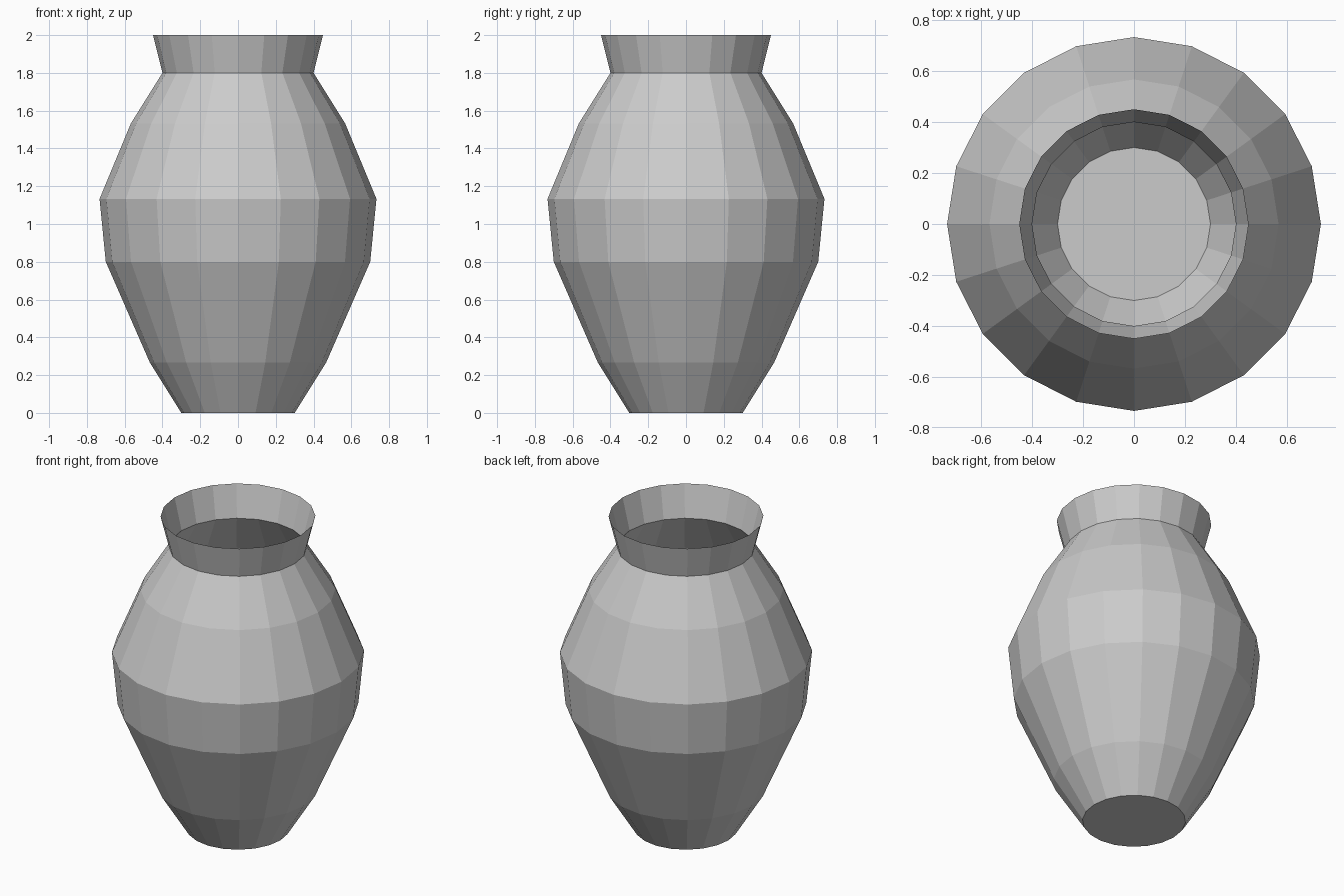
import bpy, bmesh
from math import cos, sin, tau

if "Cube" in bpy.data.objects:
    bpy.data.objects.remove(bpy.data.objects["Cube"])

SIDES = 20
# Vase profile from foot to rim: (radius, height)
PROFILE = [(0.30, 0), (0.467, 0.267), (0.70, 0.80), (0.733, 1.133),
           (0.567, 1.533), (0.40, 1.80), (0.45, 2.0)]

bm = bmesh.new()
rings = [[bm.verts.new((r * cos(tau * i / SIDES), r * sin(tau * i / SIDES), z))
          for i in range(SIDES)] for r, z in PROFILE]

# Thin open wall
for low, high in zip(rings, rings[1:]):
    for i in range(SIDES):
        j = (i + 1) % SIDES
        bm.faces.new((low[i], low[j], high[j], high[i]))

# Flat base
bm.faces.new(rings[0][::-1])

mesh = bpy.data.meshes.new("vase")
bm.to_mesh(mesh)
bm.free()
bpy.context.collection.objects.link(bpy.data.objects.new("vase", mesh))
